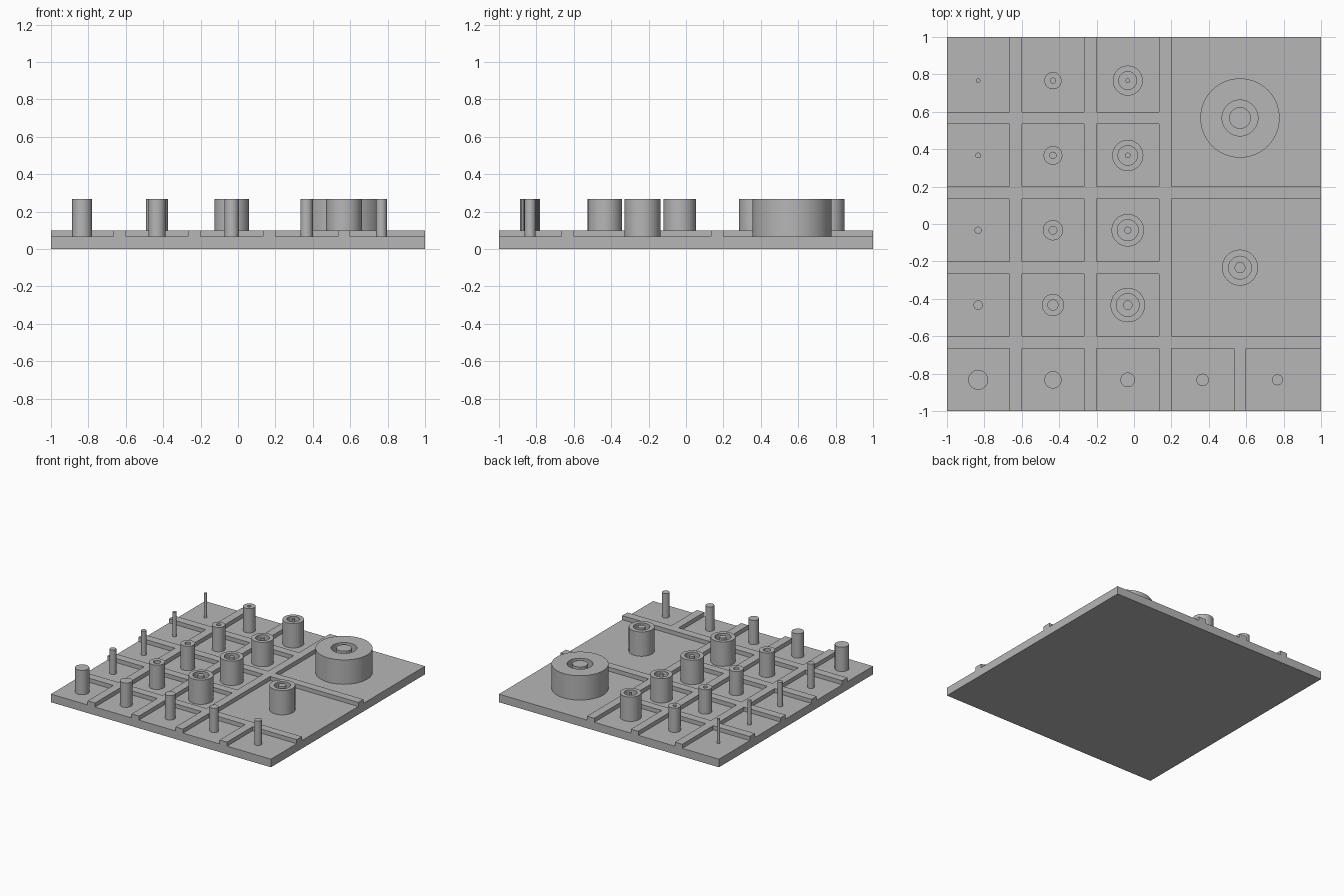
import bpy, bmesh
from math import sin, cos, pi, radians

cube = bpy.data.objects.get("Cube")
if cube:
    bpy.data.objects.remove(cube)

U = 1 / 30            # design unit
FLOOR, RIB, TOP = 2 * U, 3 * U, 8 * U
SEGMENTS = 64

grey = bpy.data.materials.new("plain grey")
grey.use_nodes = True
colour = (0.47, 0.47, 0.47, 1)
grey.diffuse_color = colour
grey.node_tree.nodes["Principled BSDF"].inputs["Base Color"].default_value = colour


def add_object(name, bm):
    bmesh.ops.recalc_face_normals(bm, faces=bm.faces)
    mesh = bpy.data.meshes.new(name)
    bm.to_mesh(mesh)
    bm.free()
    mesh.materials.append(grey)
    obj = bpy.data.objects.new(name, mesh)
    bpy.context.collection.objects.link(obj)
    return obj


def lathe(name, x, y, profile, closed=False):
    """Turn an (r, z) profile round a vertical axis at x, y."""
    bm = bmesh.new()
    rings = []
    for r, z in profile:
        rings.append([bm.verts.new((r * cos(2 * pi * i / SEGMENTS),
                                    r * sin(2 * pi * i / SEGMENTS), z))
                      for i in range(SEGMENTS)])
    pairs = list(zip(rings, rings[1:]))
    if closed:
        pairs.append((rings[-1], rings[0]))
    else:
        bm.faces.new(rings[0])
        bm.faces.new(rings[-1])
    for a, b in pairs:
        for i in range(SEGMENTS):
            j = (i + 1) % SEGMENTS
            bm.faces.new((a[i], a[j], b[j], b[i]))
    obj = add_object(name, bm)
    obj.location = (x, y, 0)
    bpy.ops.object.select_all(action='DESELECT')
    obj.select_set(True)
    bpy.context.view_layer.objects.active = obj
    bpy.ops.object.shade_smooth_by_angle(angle=radians(30))


def pin(name, x, y, r):
    lathe(name, x, y, [(r, FLOOR), (r, TOP)])


def tube(name, x, y, outer, hole):
    lathe(name, x, y, [(hole, FLOOR), (outer, FLOOR), (outer, TOP), (hole, TOP)], True)


# Base plate, sliced along the rib edges, with the ribs raised from its top
bm = bmesh.new()
bmesh.ops.create_cube(bm, size=2)
for v in bm.verts:
    v.co.z = FLOOR if v.co.z > 0 else 0
starts = [-20 * U, -8 * U, 4 * U, 16 * U]      # lower edges of the ribs
for axis in ((1, 0, 0), (0, 1, 0)):
    for s in starts:
        for cut in (s, s + 2 * U):
            bmesh.ops.bisect_plane(bm, geom=bm.verts[:] + bm.edges[:] + bm.faces[:],
                                   plane_co=[cut * a for a in axis], plane_no=axis)


def on_rib(x, y):
    in_x = [s < x < s + 2 * U for s in starts]
    in_y = [s < y < s + 2 * U for s in starts]
    return (any(in_x[:3]) or in_y[0] or in_y[2]
            or (in_x[3] and y < starts[0])
            or ((in_y[1] or in_y[3]) and x < starts[2]))


ribs = []
for f in bm.faces:
    c = f.calc_center_median()
    if f.normal.z > 0.5 and on_rib(c.x, c.y):
        ribs.append(f)
raised = bmesh.ops.extrude_face_region(bm, geom=ribs)["geom"]
bmesh.ops.translate(bm, vec=(0, 0, RIB - FLOOR),
                    verts=[g for g in raised if isinstance(g, bmesh.types.BMVert)])
old = [f for f in ribs if f.is_valid]
if old:
    bmesh.ops.delete(bm, geom=old, context='FACES')
add_object("ribbed_base_plate", bm)

# Rows of matching pin, sleeve and socket, from back to front
columns = [-25 * U, -13 * U, -U]
rows = [(23 * U, 0.012, 0.046, 0.080), (11 * U, 0.015, 0.050, 0.083),
        (-U, 0.019, 0.054, 0.087), (-13 * U, 0.025, 0.059, 0.092)]
for n, (y, r, sleeve, socket) in enumerate(rows, 1):
    pin(f"pin_{n}", columns[0], y, r)
    tube(f"sleeve_{n}", columns[1], y, sleeve, r + 0.002)
    tube(f"socket_{n}", columns[2], y, socket, sleeve + 0.002)
    pin(f"socket_pin_{n}", columns[2], y, r)

# Front row of solid posts, shrinking to the left
for n, r in enumerate((0.053, 0.046, 0.039, 0.033, 0.029)):
    x = (-25 + 12 * n) * U if n < 4 else 23 * U
    pin(f"front_post_{n + 1}", x, -25 * U, r)

# Two large sockets on the left side
for name, y, outer, hole, r in (("large_socket", 17 * U, 0.212, 0.096, 0.058),
                                ("medium_socket", -7 * U, 0.096, 0.061, 0.029)):
    tube(name, 17 * U, y, outer, hole)
    pin(name + "_pin", 17 * U, y, r)
